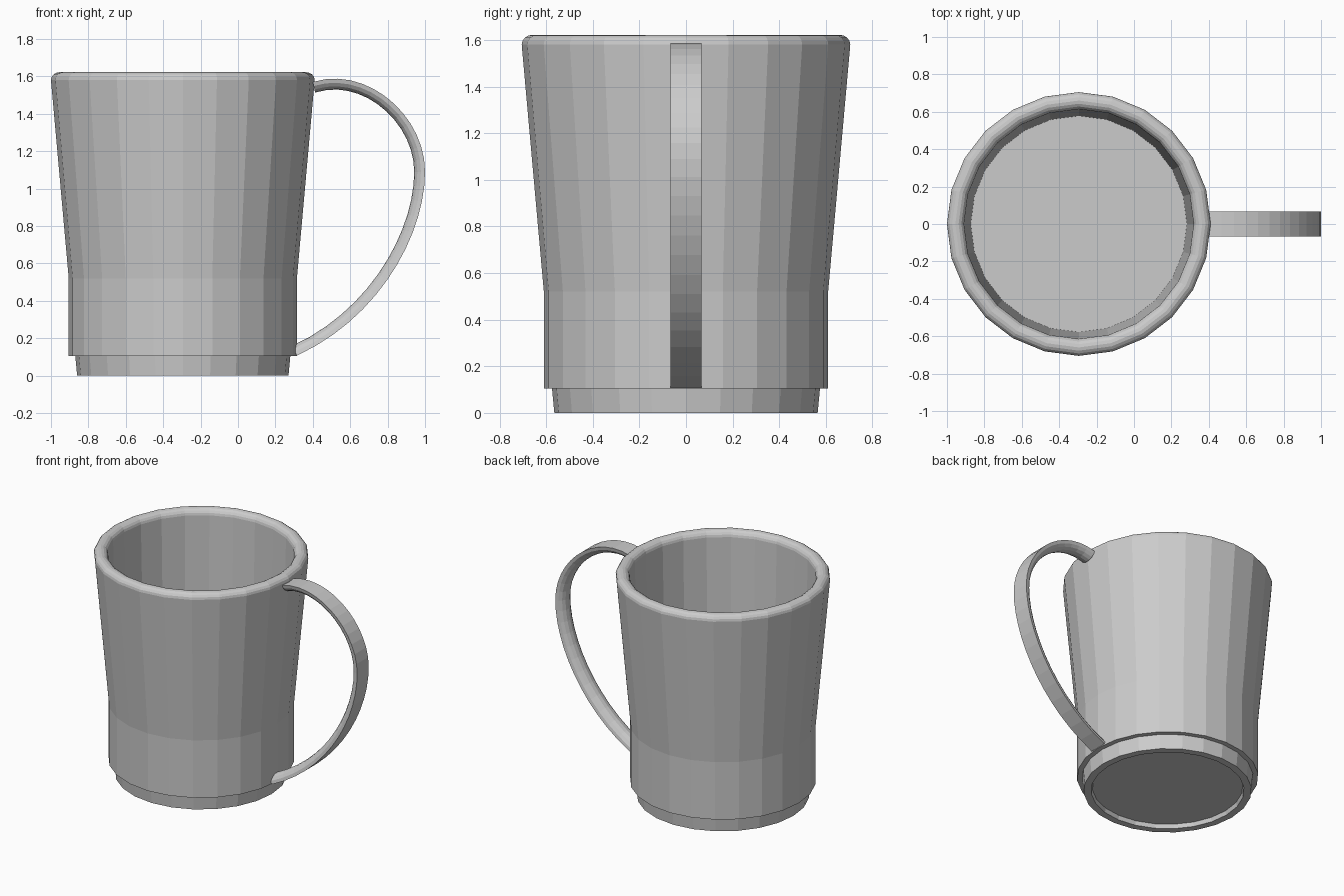
import bpy, bmesh, math
from mathutils import Vector
from mathutils.geometry import interpolate_bezier

cube = bpy.data.objects.get("Cube")
if cube:
    bpy.data.objects.remove(cube, do_unlink=True)

SIDES = 24
CENTRE_X = -0.295

grey = bpy.data.materials.new("light grey")
grey.use_nodes = True
colour = (0.6, 0.6, 0.6, 1)
grey.diffuse_color = colour
grey.node_tree.nodes["Principled BSDF"].inputs["Base Color"].default_value = colour


def finish(name, bm):
    bmesh.ops.recalc_face_normals(bm, faces=bm.faces)
    mesh = bpy.data.meshes.new(name)
    bm.to_mesh(mesh)
    bm.free()
    mesh.materials.append(grey)
    obj = bpy.data.objects.new(name, mesh)
    bpy.context.collection.objects.link(obj)
    return obj


def skin(bm, rings):
    """Join neighbouring closed rings with quads and cap both ends."""
    for a, b in zip(rings, rings[1:]):
        n = len(a)
        for i in range(n):
            bm.faces.new((a[i], a[(i + 1) % n], b[(i + 1) % n], b[i]))
    bm.faces.new(rings[0])
    bm.faces.new(rings[-1])


# Cup: foot recess, foot, stepped wall, rounded rim, inner wall and floor
profile = [(0.507, 0.03), (0.515, 0), (0.565, 0), (0.575, 0.105), (0.61, 0.105),
           (0.61, 0.52), (0.705, 1.58)]
for k in range(1, 8):
    angle = math.pi * k / 8
    profile.append((0.66 + 0.045 * math.cos(angle), 1.58 + 0.042 * math.sin(angle)))
profile += [(0.614, 1.58), (0.578, 0.12)]

bm = bmesh.new()
rings = []
for r, z in profile:
    turns = [math.tau * i / SIDES for i in range(SIDES)]
    rings.append([bm.verts.new((CENTRE_X + r * math.cos(t), r * math.sin(t), z)) for t in turns])
skin(bm, rings)
finish("cup", bm)

# Handle: D-shaped section, flat outside and rounded inside, swept along a curve
upper = [(0.40, 1.57), (0.69, 1.66), (1.0, 1.39), (1.0, 1.09)]
lower = [(1.0, 1.09), (1.0, 0.76), (0.76, 0.31), (0.315, 0.107)]
path = []
for curve in (upper, lower):
    points = interpolate_bezier(*[Vector((x, 0, z)) for x, z in curve], 14)
    path += points if not path else points[1:]

bm = bmesh.new()
rings = []
for i, p in enumerate(path):
    along = (path[min(i + 1, len(path) - 1)] - path[max(i - 1, 0)]).normalized()
    inward = Vector((along.z, 0, -along.x))
    ring = []
    for k in range(9):
        a = math.pi * k / 8
        ring.append(bm.verts.new(p + Vector((0, 0.066 * math.cos(a), 0))
                                 + inward * 0.058 * math.sin(a)))
    rings.append(ring)
skin(bm, rings)
finish("handle", bm)
